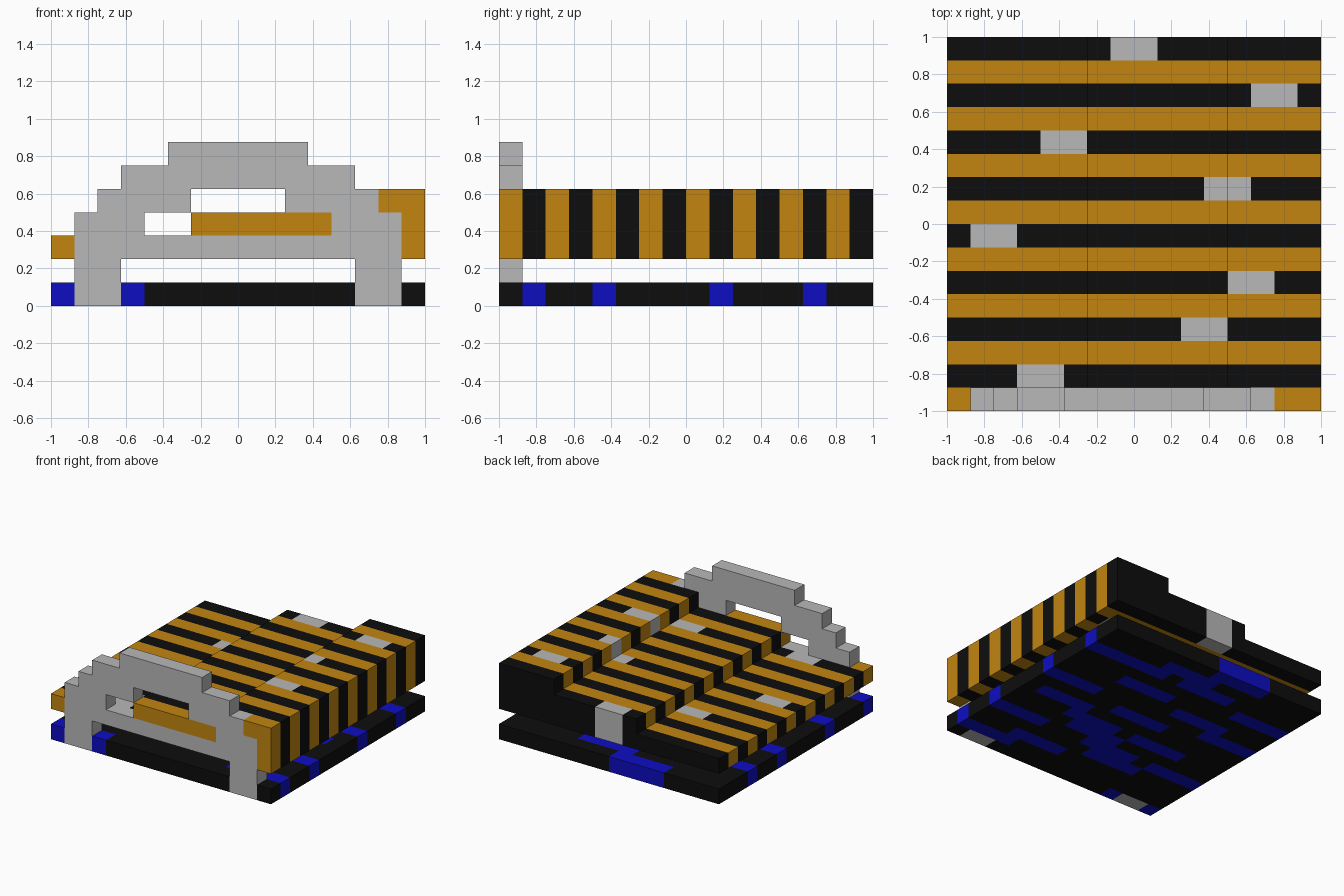
import bpy, bmesh

cube = bpy.data.objects.get("Cube")
if cube:
    bpy.data.objects.remove(cube, do_unlink=True)

S = 0.125  # grid step


def material(name, rgb):
    m = bpy.data.materials.new(name)
    m.use_nodes = True
    m.diffuse_color = (*rgb, 1)
    bsdf = next(n for n in m.node_tree.nodes if n.type == 'BSDF_PRINCIPLED')
    bsdf.inputs["Base Color"].default_value = (*rgb, 1)
    bsdf.inputs["Roughness"].default_value = 0.8
    return m


ORANGE = material("amber", (0.54, 0.235, 0.005))
BLACK = material("black", (0.004, 0.004, 0.004))
GREY = material("light grey", (0.48, 0.48, 0.48))
BLUE = material("blue", (0.004, 0.004, 0.54))


def build(name, prisms, mat):
    """One object from (xz outline, y0, y1) prisms."""
    bm = bmesh.new()
    for outline, y0, y1 in prisms:
        front = bm.faces.new([bm.verts.new((x, y0, z)) for x, z in outline])
        ext = bmesh.ops.extrude_face_region(bm, geom=[front], use_keep_orig=True)
        verts = [v for v in ext["geom"] if isinstance(v, bmesh.types.BMVert)]
        bmesh.ops.translate(bm, verts=verts, vec=(0, y1 - y0, 0))
    bmesh.ops.recalc_face_normals(bm, faces=bm.faces)
    me = bpy.data.meshes.new(name)
    bm.to_mesh(me)
    bm.free()
    me.materials.append(mat)
    ob = bpy.data.objects.new(name, me)
    bpy.context.collection.objects.link(ob)
    return ob


def rect(x0, x1, z0, z1):
    return [(x0, z0), (x1, z0), (x1, z1), (x0, z1)]


def row(j):
    return -1 + j * S, -1 + (j + 1) * S


# Stepped deck cross-section, clipped to a span of x
STEPS = [(-1, -0.25, 0.375), (-0.25, 0.5, 0.5), (0.5, 1, 0.625)]


def deck(x0, x1):
    pts = [(x1, 0.25), (x0, 0.25)]
    for a, b, top in STEPS:
        lo, hi = max(a, x0), min(b, x1)
        if lo < hi:
            pts += [(lo, top), (hi, top)]
    return pts


# Deck rows: amber and black in turn, a grey plank set into each black row
amber, black, planks = [], [], []
plank_start = {1: -0.625, 3: 0.25, 5: 0.5, 7: -0.875,
               9: 0.375, 11: -0.5, 13: 0.625, 15: -0.125}
for j in range(1, 16):
    y = row(j)
    if j in plank_start:
        p = plank_start[j]
        black += [(deck(-1, p), *y), (deck(p + 0.25, 1), *y)]
        planks.append((deck(p, p + 0.25), *y))
    else:
        amber.append((deck(-1, 1), *y))

# Front amber row fills only the space round the arch
y = row(0)
amber += [(rect(-1, -0.875, 0.25, 0.375), *y),
          (rect(-0.25, 0.5, 0.375, 0.5), *y),
          ([(0.875, 0.25), (1, 0.25), (1, 0.625), (0.75, 0.625),
            (0.75, 0.5), (0.875, 0.5)], *y)]
build("amber_deck_rows", amber, ORANGE)
build("black_deck_rows", black, BLACK)
build("grey_deck_planks", planks, GREY)

# Front arch: half outline, mirrored
half = [(0, .875), (.375, .875), (.375, .75), (.625, .75), (.625, .625),
        (.75, .625), (.75, .5), (.875, .5), (.875, 0), (.625, 0),
        (.625, .25), (0, .25), (0, .375), (.5, .375), (.5, .5),
        (.25, .5), (.25, .625), (0, .625)]
arch = build("front_arch", [(half, *row(0))], GREY)
arch.modifiers.new("Mirror", 'MIRROR')

# Base slab: black rows with blue bars, in steps counted from the left (+x) edge
bars = {0: [(12, 16)], 1: [(0, 4)], 2: [(3, 7)], 3: [(8, 12)],
        4: [(0, 4), (7, 11), (12, 16)], 5: [(5, 9)], 6: [(4, 8), (9, 13)],
        7: [(1, 5)], 8: [(6, 10)], 9: [(0, 4), (12, 16)], 10: [(9, 13)],
        11: [(4, 8)], 12: [(12, 16)], 13: [(0, 6), (7, 11)],
        14: [(5, 9)], 15: [(8, 12)]}
FEET = {1, 2, 13, 14}
base, blue = [], []
for j in range(16):
    kinds = []
    for u in range(16):
        if j == 0 and u in FEET:
            kinds.append(None)
        else:
            kinds.append(blue if any(a <= u < b for a, b in bars[j]) else base)
    start = 0
    for u in range(1, 17):
        # close a run where the colour changes
        if u == 16 or kinds[u] is not kinds[start]:
            if kinds[start] is not None:
                kinds[start].append((rect(1 - u * S, 1 - start * S, 0, S), *row(j)))
            start = u
build("base_slab", base, BLACK)
build("blue_base_bars", blue, BLUE)
